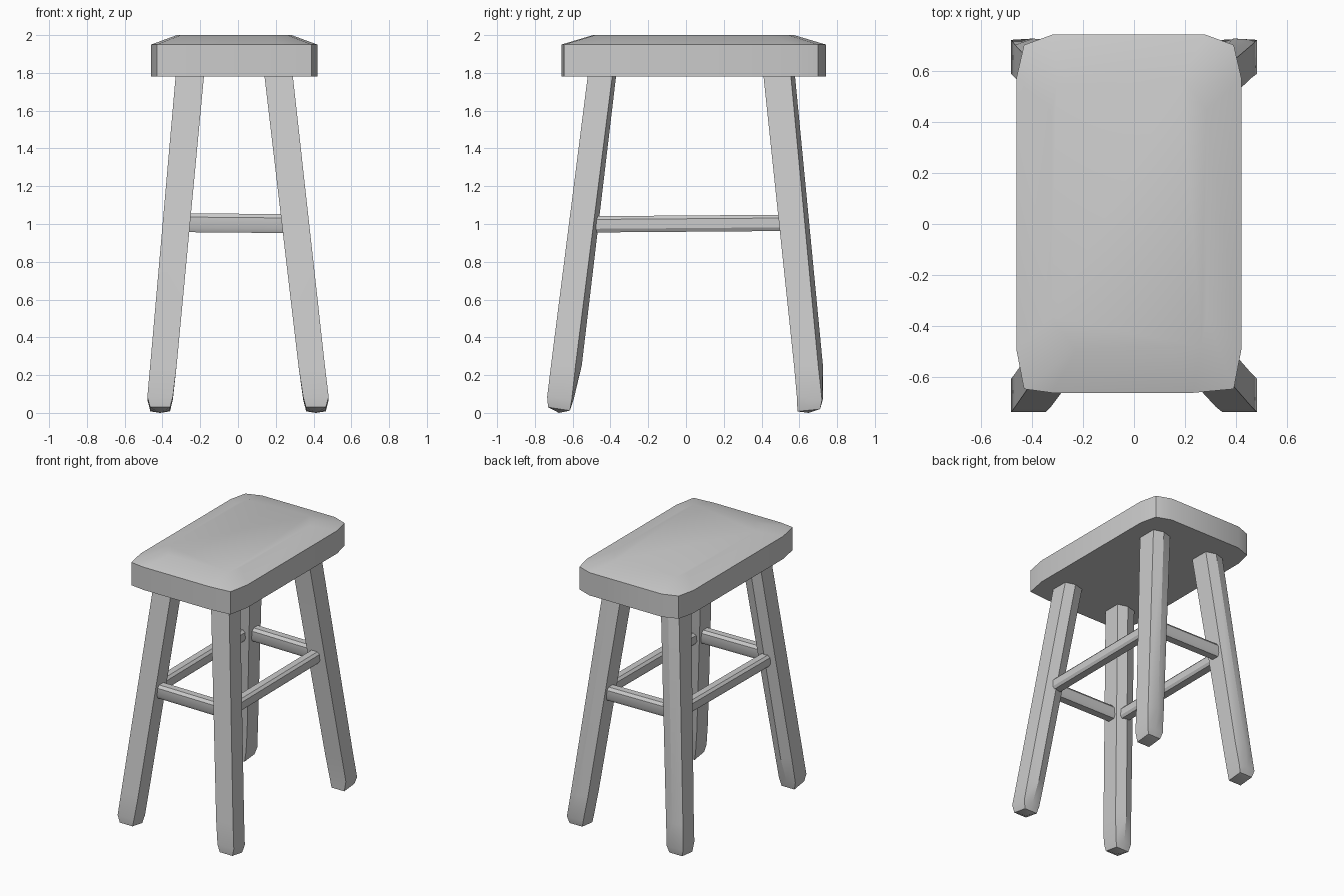
import bpy, math
from mathutils import Vector

if "Cube" in bpy.data.objects:
    bpy.data.objects.remove(bpy.data.objects["Cube"])


def loft(name, rings, tip=None):
    """Skin a stack of equal-length point rings; optional tip point fans the first ring."""
    n = len(rings[0])
    verts = [p for r in rings for p in r]
    faces = [[k * n + i, k * n + (i + 1) % n, (k + 1) * n + (i + 1) % n, (k + 1) * n + i]
             for k in range(len(rings) - 1) for i in range(n)]
    faces.append([(len(rings) - 1) * n + i for i in range(n)])
    if tip:
        verts.append(tip)
        faces += [[(i + 1) % n, i, len(verts) - 1] for i in range(n)]
    else:
        faces.append(list(range(n))[::-1])
    me = bpy.data.meshes.new(name)
    me.from_pydata(verts, [], faces)
    ob = bpy.data.objects.new(name, me)
    bpy.context.collection.objects.link(ob)
    bpy.ops.object.select_all(action='DESELECT')
    ob.select_set(True)
    bpy.context.view_layer.objects.active = ob
    bpy.ops.object.shade_smooth_by_angle(angle=math.radians(30))
    return ob


# Seat: slab with clipped corners and a softly crowned top
cx, cy = -0.02, 0.04
outline = [(0.44, -0.53), (0.44, 0.53), (0.41, 0.66), (0.30, 0.70), (-0.30, 0.70), (-0.41, 0.66),
           (-0.44, 0.53), (-0.44, -0.53), (-0.41, -0.685), (-0.30, -0.70), (0.25, -0.70), (0.41, -0.685)]
loft("seat", [[(cx + x * sx, cy + y * sy, z) for x, y in outline]
              for z, sx, sy in [(1.78, 1, 1), (1.95, 1, 1), (2.0, 0.69, 0.76)]])


# Legs: splayed square posts whose rear face swells, tapering at the foot
def leg(name, levels, tip):
    rings = []
    for z0, z1, xa, xb, ya, yb, bulge in levels:  # z0 = front edge height, z1 = rear
        rings.append([(xa, ya, z0), (xb, ya, z0), (xb, yb, z1),
                      ((xa + xb) / 2, yb + bulge, z1), (xa, yb, z1)])
    loft(name, rings, tip)


left_x = [(-0.465, -0.36), (-0.48, -0.345), (-0.465, -0.325), (-0.33, -0.18)]
right_x = [(0.36, 0.465), (0.345, 0.48), (0.32, 0.46), (0.14, 0.29)]
front_y = [(-0.73, -0.615, 0), (-0.735, -0.605, 0.01), (-0.715, -0.585, 0.033), (-0.52, -0.39, 0.02)]
back_y = [(0.59, 0.71, 0), (0.587, 0.72, 0.004), (0.572, 0.70, 0.025), (0.41, 0.555, 0.022)]
for side, xs in (("left", left_x), ("right", right_x)):
    for end, ys in (("front", front_y), ("back", back_y)):
        zs = [(0.03, 0.012) if end == "front" else (0.008, 0.02), (0.085, 0.07), (0.25, 0.25), (1.785, 1.785)]
        levels = [z + x + y for z, x, y in zip(zs, xs, ys)]
        tip = (sum(xs[0]) / 2, sum(ys[0][:2]) / 2, 0.0)
        leg(f"{end}_{side}_leg", levels, tip)


# Stretchers: slim rails with eased top and bottom edges, joining the legs
def rail(name, a, b, w=0.04, h=0.05):
    a, b = Vector(a), Vector(b)
    d = (b - a).normalized()
    s = d.cross(Vector((0, 0, 1)))
    u = s.cross(d)
    section = [(-w * 0.7, -h), (w * 0.7, -h), (w, -h * 0.55), (w, h * 0.6), (w * 0.6, h), (-w * 0.6, h),
               (-w, h * 0.6), (-w, -h * 0.55)]
    loft(name, [[p - s * x + u * z for x, z in section] for p in (a, b)][::-1])


rail("front_stretcher", (-0.30, -0.55, 1.007), (0.26, -0.55, 1.002))
rail("back_stretcher", (-0.30, 0.565, 1.007), (0.26, 0.565, 1.002))
rail("left_stretcher", (-0.325, -0.52, 0.998), (-0.325, 0.53, 1.006), h=0.043)
rail("right_stretcher", (0.29, -0.52, 0.998), (0.29, 0.53, 1.006), h=0.043)

# Make all face normals point outward
import bmesh
for ob in bpy.data.objects:
    bm = bmesh.new()
    bm.from_mesh(ob.data)
    bmesh.ops.recalc_face_normals(bm, faces=bm.faces)
    bm.to_mesh(ob.data)
    bm.free()
